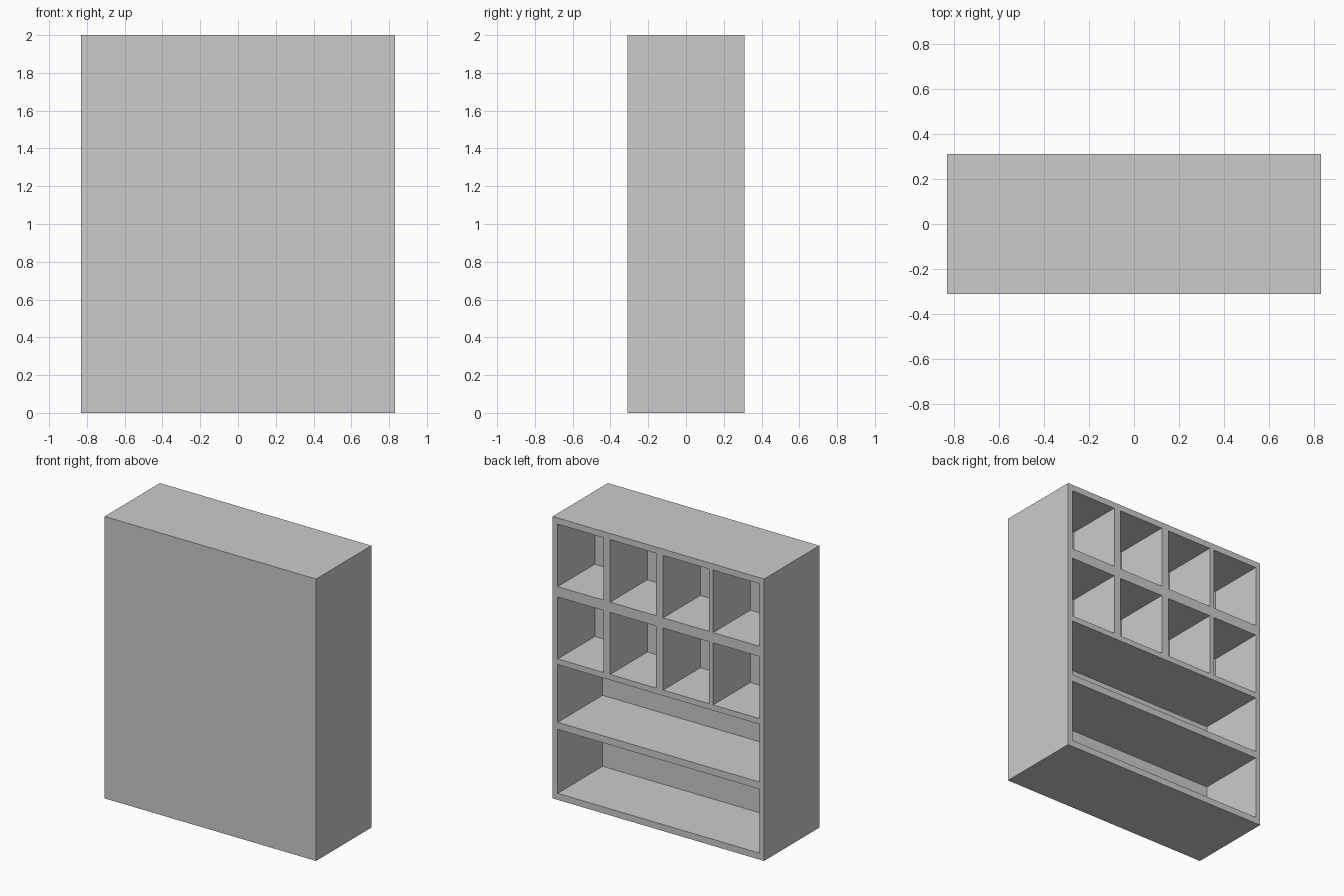
import bpy
import bmesh
from mathutils import Matrix, Vector

if "Cube" in bpy.data.objects:
    bpy.data.objects.remove(bpy.data.objects["Cube"])


def add_box(bm, x, y, z):
    size = Vector((x[1] - x[0], y[1] - y[0], z[1] - z[0]))
    mid = Vector((x[0] + x[1], y[0] + y[1], z[0] + z[1])) / 2
    bmesh.ops.create_cube(bm, size=1, matrix=Matrix.Translation(mid) @ Matrix.Diagonal((*size, 1)))


def make_object(name, bm):
    mesh = bpy.data.meshes.new(name)
    bm.to_mesh(mesh)
    bm.free()
    obj = bpy.data.objects.new(name, mesh)
    bpy.context.collection.objects.link(obj)
    return obj


# solid cabinet block
bm = bmesh.new()
add_box(bm, (-0.83, 0.83), (-0.31, 0.31), (0, 2))
cabinet = make_object("shelf_cabinet", bm)

# compartments: two rows of four cubbies over two long, deeper shelves
bm = bmesh.new()
columns = [(0.43, 0.79), (0.02, 0.378), (-0.396, -0.038), (-0.793, -0.43)]
for z in [(1.513, 1.956), (1.0, 1.44)]:
    for x in columns:
        add_box(bm, x, (-0.107, 0.4), z)
for z in [(0.55, 0.96), (0.046, 0.5)]:
    add_box(bm, (-0.793, 0.79), (-0.193, 0.4), z)
cutter = make_object("compartment_cutter", bm)
cutter.hide_render = True

# carve the compartments and drop the cutter
mod = cabinet.modifiers.new("compartments", 'BOOLEAN')
mod.operation = 'DIFFERENCE'
mod.solver = 'EXACT'
mod.object = cutter
bpy.context.view_layer.objects.active = cabinet
cabinet.select_set(True)
bpy.ops.object.modifier_apply(modifier=mod.name)
bpy.data.objects.remove(cutter)
